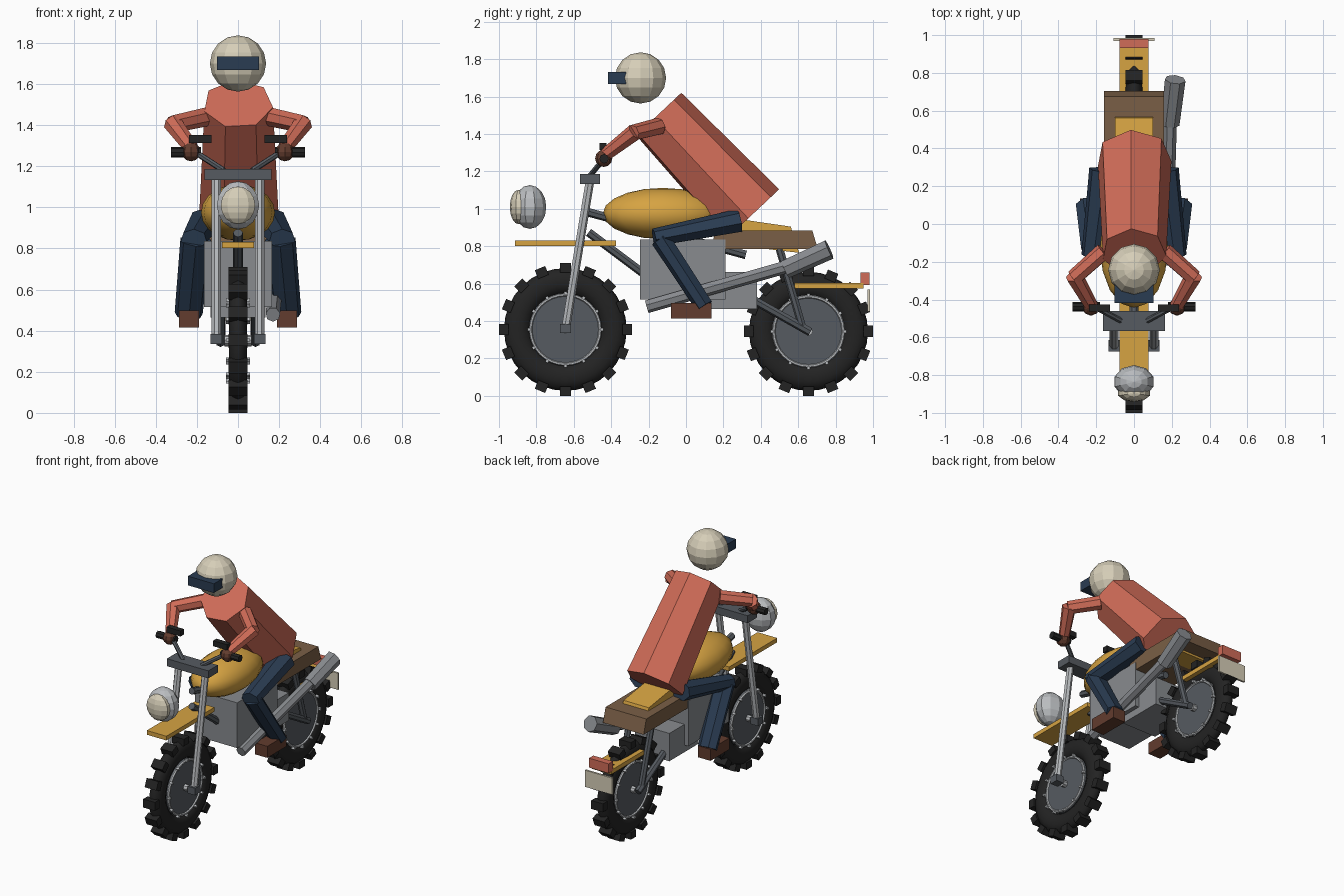
import bpy, bmesh
from math import pi, sin, cos, radians
from mathutils import Matrix, Vector

if "Cube" in bpy.data.objects:
    bpy.data.objects.remove(bpy.data.objects["Cube"], do_unlink=True)


def material(name, r, g, b):
    lin = [((c / 255 + 0.055) / 1.055) ** 2.4 for c in (r, g, b)]
    m = bpy.data.materials.new(name)
    m.use_nodes = True
    m.diffuse_color = (*lin, 1)
    bsdf = next(n for n in m.node_tree.nodes if n.type == 'BSDF_PRINCIPLED')
    bsdf.inputs["Base Color"].default_value = (*lin, 1)
    return m


RED = material("jacket red", 208, 108, 88)
YELLOW = material("paint yellow", 214, 163, 66)
CREAM = material("cream", 214, 206, 184)
NAVY = material("denim navy", 42, 60, 82)
SEAT = material("seat brown", 122, 95, 70)
BOOT = material("boot brown", 98, 60, 46)
BLACK = material("rubber black", 35, 35, 35)
GREY = material("engine grey", 136, 139, 143)
DARK = material("frame grey", 86, 91, 97)
CHROME = material("chrome", 186, 189, 192)


def finish(name, bm, mat, smooth=False):
    bmesh.ops.recalc_face_normals(bm, faces=bm.faces)
    for f in bm.faces:
        f.smooth = smooth
    mesh = bpy.data.meshes.new(name)
    bm.to_mesh(mesh)
    bm.free()
    mesh.materials.append(mat)
    obj = bpy.data.objects.new(name, mesh)
    bpy.context.collection.objects.link(obj)
    return obj


def add_box(bm, centre, size, rot=Matrix()):
    bmesh.ops.create_cube(bm, size=1, matrix=Matrix.Translation(centre) @ rot @ Matrix.Diagonal((*size, 1)))


def box(name, mat, x, y, z):
    """Box from (low, high) ranges on each axis."""
    bm = bmesh.new()
    ranges = (x, y, z)
    add_box(bm, [(a + b) / 2 for a, b in ranges], [b - a for a, b in ranges])
    return finish(name, bm, mat)


def rod(name, mat, a, b, r1, r2=None, sides=7, wide=1.0, roll=0):
    """Tapered prism between two points; wide stretches it sideways."""
    a, b = Vector(a), Vector(b)
    axis = (b - a).normalized()
    side = Vector((1, 0, 0)) if abs(axis.x) < 0.95 else Vector((0, 1, 0))
    up = axis.cross(side).normalized()
    side = up.cross(axis)
    frame = Matrix((side, up, axis)).transposed().to_4x4()
    bm = bmesh.new()
    bmesh.ops.create_cone(bm, cap_ends=True, segments=sides, radius1=r1, radius2=r2 or r1,
                          depth=(b - a).length,
                          matrix=Matrix.Translation((a + b) / 2) @ frame
                          @ Matrix.Diagonal((wide, 1, 1, 1)) @ Matrix.Rotation(radians(roll), 4, 'Z'))
    return finish(name, bm, mat)


def ball(name, mat, centre, radii, u=12, v=8, smooth=False):
    bm = bmesh.new()
    bmesh.ops.create_uvsphere(bm, u_segments=u, v_segments=v, radius=1,
                              matrix=Matrix.Translation(centre) @ Matrix.Diagonal((*radii, 1)))
    return finish(name, bm, mat, smooth)


def prism(name, mat, outline, half):
    """Side outline of (y, z) points extruded across the width."""
    bm = bmesh.new()
    face = bm.faces.new([bm.verts.new((-half, y, z)) for y, z in outline])
    ext = bmesh.ops.extrude_face_region(bm, geom=[face])
    bmesh.ops.translate(bm, vec=(2 * half, 0, 0), verts=[g for g in ext["geom"] if isinstance(g, bmesh.types.BMVert)])
    return finish(name, bm, mat)


def ring(name, mat, centre, major, minor, half_width, steps, sides, smooth=False):
    """Torus around the x axis with an elliptical section."""
    bm = bmesh.new()
    loops = []
    for i in range(steps):
        t = 2 * pi * i / steps
        loop = []
        for j in range(sides):
            p = 2 * pi * j / sides
            r = major + minor * cos(p)
            loop.append(bm.verts.new(Vector(centre) + Vector((half_width * sin(p), r * cos(t), r * sin(t)))))
        loops.append(loop)
    for i in range(steps):
        m, n = loops[i], loops[(i + 1) % steps]
        for j in range(sides):
            k = (j + 1) % sides
            bm.faces.new((m[j], m[k], n[k], n[j]))
    return finish(name, bm, mat, smooth)


def studs(name, mat, y, z, count, radius, offsets, size):
    """Small blocks spaced round a wheel."""
    bm = bmesh.new()
    for i in range(count):
        t = 2 * pi * i / count
        for x in offsets:
            add_box(bm, (x, y + radius * cos(t), z + radius * sin(t)), size, Matrix.Rotation(t, 4, 'X'))
    finish(name, bm, mat)


# Wheels
for end, y, R in (("front", -0.645, 0.355), ("rear", 0.655, 0.345)):
    c = (0, y, R)
    ring(end + "_tyre", BLACK, c, R - 0.097, 0.07, 0.046, 32, 10, True)
    studs(end + "_tread", BLACK, y, R, 16, R - 0.025, (0,), (0.092, 0.05, 0.06))
    rod(end + "_wheel_disc", DARK, (-0.036, y, R), (0.036, y, R), 0.188, sides=32)
    for s in (-1, 1):
        ring(end + "_rim", CHROME, (s * 0.036, y, R), 0.186, 0.009, 0.009, 32, 6)
    studs(end + "_rim_bolts", CHROME, y, R, 12, 0.195, (-0.047, 0.047), (0.022, 0.016, 0.016))
    rod(end + "_hub", CHROME, (-0.065, y, R), (0.065, y, R), 0.023, sides=8)

# Frame, engine and exhaust
rod("backbone_tube", DARK, (0, -0.52, 0.982), (0, 0.32, 0.755), 0.024)
rod("down_tube", DARK, (0, -0.52, 0.875), (0, -0.18, 0.62), 0.024)
box("engine_block", GREY, (-0.165, 0.165), (-0.245, 0.21), (0.515, 0.837))
box("gearbox", GREY, (-0.135, 0.135), (0.05, 0.38), (0.465, 0.663))
rod("exhaust_pipe", GREY, (0.17, -0.21, 0.478), (0.192, 0.55, 0.695), 0.036)
rod("muffler", GREY, (0.19, 0.53, 0.678), (0.218, 0.765, 0.785), 0.052, 0.056)

# Bodywork
ball("fuel_tank", YELLOW, (0, -0.125, 0.975), (0.18, 0.32, 0.137), 16, 10, True)
prism("seat", SEAT, ((0.13, 0.785), (0.16, 0.885), (0.675, 0.885), (0.705, 0.785)), 0.16)
prism("tail_cover", YELLOW, ((0.22, 0.81), (0.25, 0.95), (0.56, 0.905), (0.605, 0.765)), 0.1)
box("front_fender", YELLOW, (-0.077, 0.077), (-0.915, -0.375), (0.802, 0.832))
box("rear_fender", YELLOW, (-0.077, 0.077), (0.58, 0.95), (0.573, 0.604))
box("tail_light", RED, (-0.077, 0.077), (0.932, 0.98), (0.593, 0.66))
box("rear_plate", CREAM, (-0.108, 0.108), (0.97, 0.984), (0.45, 0.568))
ball("headlight_shell", CHROME, (0, -0.835, 1.01), (0.108, 0.088, 0.117), 10, 8)
ball("headlight_lens", CREAM, (0, -0.895, 1.01), (0.088, 0.047, 0.092), 10, 8)
box("fork_clamp", DARK, (-0.163, 0.163), (-0.567, -0.46), (1.134, 1.187))

# Rider body and head
rod("torso", RED, (0, 0.353, 0.968), (0, -0.15, 1.503), 0.2, 0.172, roll=-98)
ball("helmet", CREAM, (0, -0.243, 1.7), (0.137, 0.137, 0.137), 12, 8)
box("visor", NAVY, (-0.102, 0.102), (-0.417, -0.3), (1.668, 1.733))

# Paired parts
for side, s in (("left", 1), ("right", -1)):
    def P(x, y, z):
        return (s * x, y, z)

    def X(a, b):
        return tuple(sorted((s * a, s * b)))

    # Fork, bars and rear suspension
    rod(side + "_fork_leg", CHROME, P(0.105, -0.645, 0.355), P(0.105, -0.512, 1.165), 0.024)
    box(side + "_axle_clamp", DARK, X(0.077, 0.135), (-0.675, -0.615), (0.335, 0.385))
    rod(side + "_handlebar", DARK, P(0.07, -0.512, 1.18), P(0.21, -0.438, 1.27), 0.015)
    rod(side + "_grip", BLACK, P(0.18, -0.438, 1.268), P(0.325, -0.438, 1.268), 0.025, sides=8)
    box(side + "_lever_block", BLACK, X(0.128, 0.238), (-0.463, -0.425), (1.314, 1.353))
    rod(side + "_swingarm", DARK, P(0.085, 0.28, 0.56), P(0.085, 0.665, 0.342), 0.024)
    rod(side + "_shock", DARK, P(0.085, 0.5, 0.79), P(0.085, 0.625, 0.36), 0.022)

    # Arms and gloves
    rod(side + "_upper_arm", RED, P(0.16, -0.145, 1.44), P(0.318, -0.285, 1.405), 0.047, 0.044)
    rod(side + "_forearm", RED, P(0.318, -0.272, 1.41), P(0.225, -0.435, 1.285), 0.047, 0.036)
    ball(side + "_glove", BOOT, P(0.228, -0.44, 1.27), (0.046, 0.046, 0.046), 8, 6)

    # Legs and boots
    rod(side + "_thigh", NAVY, P(0.155, 0.285, 0.935), P(0.215, -0.17, 0.845), 0.065, 0.05, wide=1.3)
    rod(side + "_shin", NAVY, P(0.205, -0.135, 0.84), P(0.24, 0.1, 0.48), 0.055, 0.05, wide=1.4)
    box(side + "_boot", BOOT, X(0.19, 0.287), (-0.08, 0.135), (0.415, 0.497))
